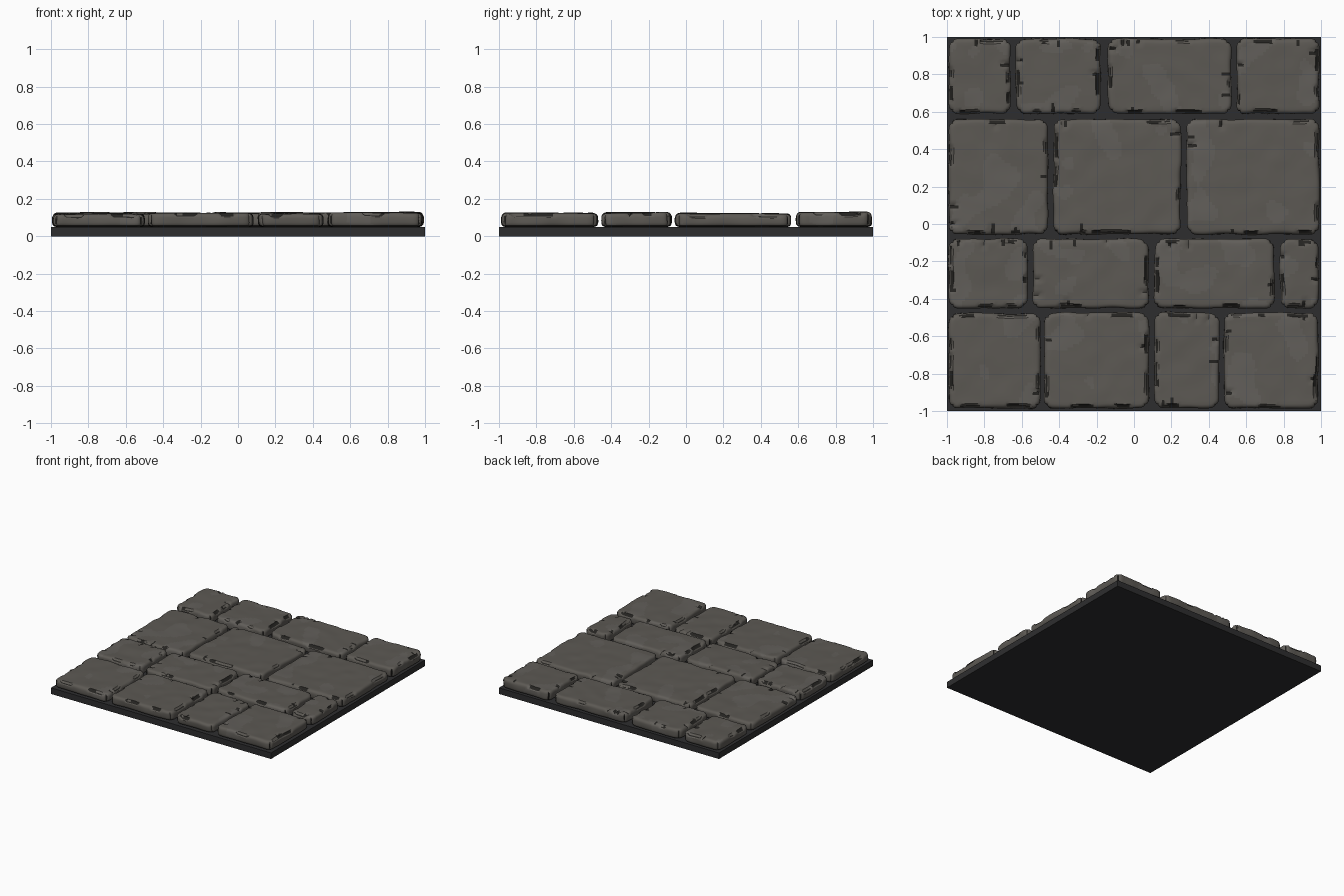
import bpy, bmesh, math, random
from mathutils import Vector, noise

if "Cube" in bpy.data.objects:
    bpy.data.objects.remove(bpy.data.objects["Cube"])

random.seed(7)


def material(name, rgb):
    m = bpy.data.materials.new(name)
    m.diffuse_color = (*rgb, 1)
    m.use_nodes = True
    m.node_tree.nodes["Principled BSDF"].inputs["Base Color"].default_value = m.diffuse_color
    return m


mortar = material("dark mortar", (0.027, 0.027, 0.028))
stone_mats = [material("stone", (0.108, 0.100, 0.088)),
              material("stone pale patch", (0.120, 0.112, 0.101)),
              material("crack black", (0.018, 0.017, 0.015))]

# Base slab
bpy.ops.mesh.primitive_cube_add(size=1, location=(0, 0, 0.025))
base = bpy.context.object
base.name = "base_slab"
base.scale = (2, 2, 0.05)
base.data.materials.append(mortar)


def ticks(a, b, r, step):
    """Lattice lines from a to b, denser within the rounded edge zone."""
    n = max(1, round((b - a - 2 * r) / step))
    inner = [a + r + (b - a - 2 * r) * i / n for i in range(n + 1)]
    return [a, a + 0.25 * r, a + 0.6 * r] + inner + [b - 0.6 * r, b - 0.25 * r, b]


def clamp(v, a, b):
    return min(max(v, a), b)


def make_chips(x0, x1, y0, y1):
    """Thin plan rectangles hugging the stone edges, plus short inward cracks."""
    chips = []
    for side in range(4):
        lo, hi = (x0, x1) if side < 2 else (y0, y1)
        edge = (y0, y1, x0, x1)[side]
        inward = 1 if side % 2 == 0 else -1
        for k in range(random.randint(2, 4)):
            crack = random.random() < 0.35
            length = 0.012 if crack else random.uniform(0.03, 0.12)
            depth = random.uniform(0.03, 0.055) if crack else random.uniform(0.014, 0.024)
            s = random.uniform(lo + 0.04, max(lo + 0.05, hi - 0.04 - length))
            e0, e1 = sorted((edge - 0.02 * inward, edge + depth * inward))
            chips.append((s, s + length, e0, e1) if side < 2 else (e0, e1, s, s + length))
    return chips


def stone(name, x0, x1, y0, y1, top):
    z0, r, R = 0.05, 0.024, 0.05
    axes = [ticks(x0, x1, r, 0.016), ticks(y0, y1, r, 0.016), ticks(z0, top, r, 0.012)]
    chips = make_chips(x0, x1, y0, y1)
    seed = Vector((random.uniform(0, 50), random.uniform(0, 50), 0))
    tilt = (random.uniform(-0.006, 0.006), random.uniform(-0.006, 0.006))
    cx, cy = (x0 + x1) / 2, (y0 + y1) / 2
    bm = bmesh.new()
    verts = {}

    def chipped(x, y):
        return any(a <= x <= b and c <= y <= d for a, b, c, d in chips)

    def place(key):
        p = Vector([axes[i][key[i]] for i in range(3)])
        raw = p.copy()
        # round the box edges
        c = Vector((clamp(p.x, x0 + r, x1 - r), clamp(p.y, y0 + r, y1 - r),
                    clamp(p.z, z0 + r, top - r)))
        p = c + (p - c).normalized() * r if (p - c).length else p
        # round the corners in plan
        q = Vector((clamp(p.x, x0 + R, x1 - R), clamp(p.y, y0 + R, y1 - R), 0))
        d = Vector((p.x - q.x, p.y - q.y, 0))
        if d.length > 1e-6:
            p += d * (max(abs(d.x), abs(d.y)) / d.length - 1)
        # uneven, hand-hewn surface
        n = noise.noise_vector(p * 9 + seed)
        p.x = clamp(p.x + n.x * 0.008, -0.998, 0.998)
        p.y = clamp(p.y + n.y * 0.008, -0.998, 0.998)
        k = (raw.z - z0) / (top - z0)
        p.z += k * (n.z * 0.004 + tilt[0] * (p.x - cx) / (x1 - x0)
                    + tilt[1] * (p.y - cy) / (y1 - y0))
        if k > 0.7 and chipped(raw.x, raw.y):
            p.z -= 0.012
        return p

    def vert(key):
        if key not in verts:
            verts[key] = bm.verts.new(place(key))
        return verts[key]

    for ax in range(3):
        u, v = (ax + 1) % 3, (ax + 2) % 3
        for end in (0, len(axes[ax]) - 1):
            for i in range(len(axes[u]) - 1):
                for j in range(len(axes[v]) - 1):
                    quad = []
                    for a, b in ((i, j), (i + 1, j), (i + 1, j + 1), (i, j + 1)):
                        key = [0, 0, 0]
                        key[ax], key[u], key[v] = end, a, b
                        quad.append(vert(tuple(key)))
                    f = bm.faces.new(quad if end else quad[::-1])
                    f.smooth = True
                    m = f.calc_center_median()
                    corner = min(m.x - x0, x1 - m.x) < 0.02 and min(m.y - y0, y1 - m.y) < 0.02
                    if m.z < 0.059 or (corner and m.z < top - 0.012):
                        f.material_index = 2
                    elif ax == 2 and chipped(m.x, m.y):
                        f.material_index = 2
                    elif noise.noise(m * 6 + seed) > 0.3:
                        f.material_index = 1
    me = bpy.data.meshes.new(name)
    bm.to_mesh(me)
    bm.free()
    for m in stone_mats:
        me.materials.append(m)
    ob = bpy.data.objects.new(name, me)
    bpy.context.collection.objects.link(ob)
    bpy.context.view_layer.objects.active = ob
    bpy.ops.object.select_all(action='DESELECT')
    ob.select_set(True)
    bpy.ops.object.shade_smooth_by_angle(angle=math.radians(40))


# Courses of paving: y range, top height, x range of each stone
courses = [
    (0.59, 0.99, 0.126, [(-0.99, -0.66), (-0.63, -0.18), (-0.14, 0.52), (0.55, 0.99)]),
    (-0.055, 0.56, 0.121, [(-0.99, -0.46), (-0.43, 0.25), (0.28, 0.99)]),
    (-0.45, -0.08, 0.126, [(-0.99, -0.57), (-0.54, 0.08), (0.11, 0.75), (0.78, 0.985)]),
    (-0.985, -0.475, 0.123, [(-0.99, -0.50), (-0.48, 0.08), (0.11, 0.455), (0.48, 0.985)]),
]
for row, (y0, y1, top, spans) in enumerate(courses):
    for col, (x0, x1) in enumerate(spans):
        stone(f"paving_stone_{row + 1}_{col + 1}", x0, x1, y0, y1,
              top + random.uniform(-0.003, 0.002))
